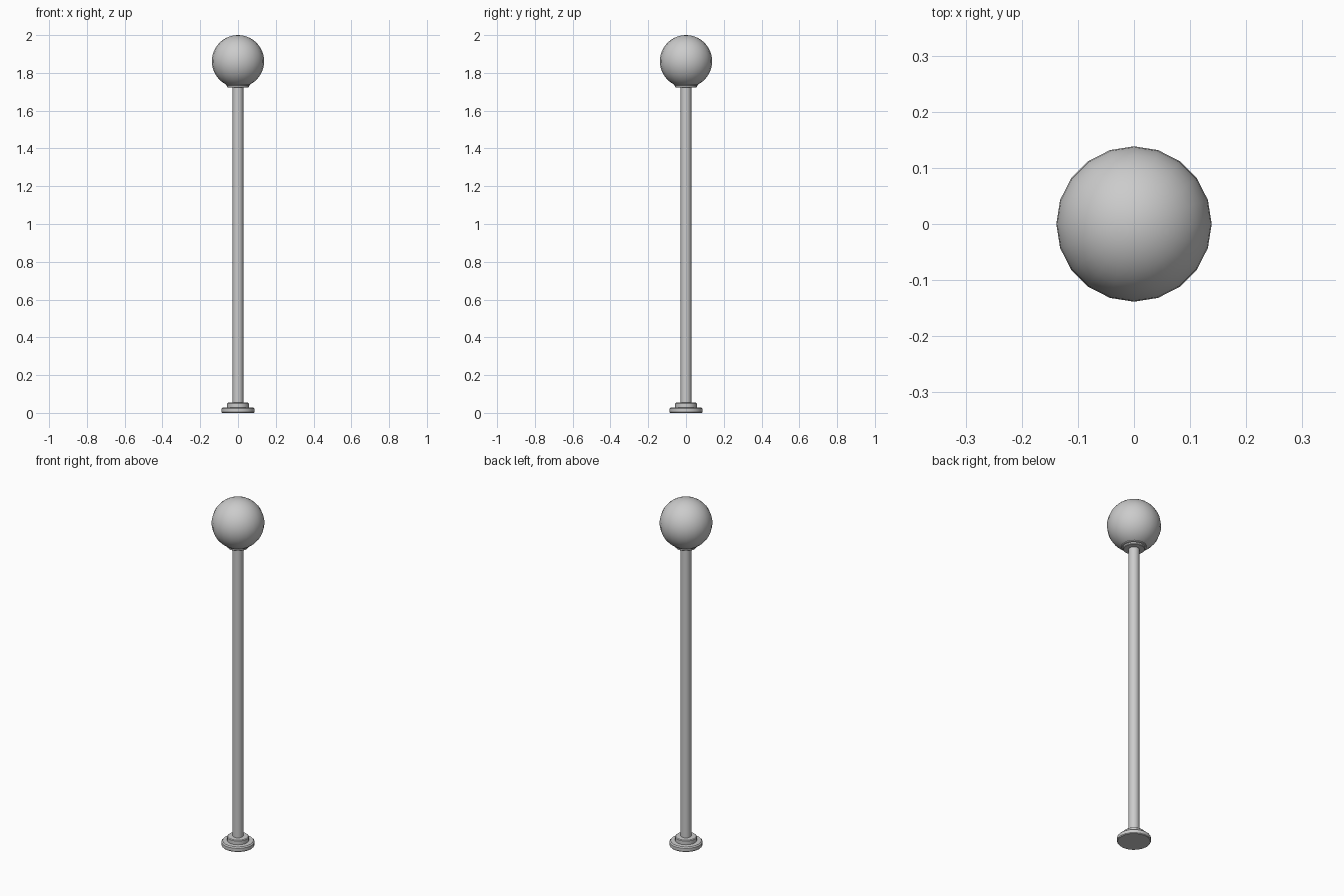
import bpy, math

if "Cube" in bpy.data.objects:
    bpy.data.objects.remove(bpy.data.objects["Cube"])


def lathe(name, profile, sides):
    """Revolve (radius, z) points around z, closing both ends."""
    verts, faces = [], []
    for r, z in profile:
        for i in range(sides):
            a = 2 * math.pi * i / sides
            verts.append((r * math.cos(a), r * math.sin(a), z))
    for j in range(len(profile) - 1):
        for i in range(sides):
            k = (i + 1) % sides
            faces.append((j * sides + i, j * sides + k,
                          (j + 1) * sides + k, (j + 1) * sides + i))
    faces.append(tuple(reversed(range(sides))))
    faces.append(tuple(range((len(profile) - 1) * sides, len(verts))))
    mesh = bpy.data.meshes.new(name)
    mesh.from_pydata(verts, [], faces)
    obj = bpy.data.objects.new(name, mesh)
    bpy.context.collection.objects.link(obj)
    smooth(obj)
    return obj


def smooth(obj):
    bpy.ops.object.select_all(action='DESELECT')
    obj.select_set(True)
    bpy.context.view_layer.objects.active = obj
    bpy.ops.object.shade_smooth_by_angle(angle=math.radians(35))


# Stepped foot
lathe("base", [(0.084, 0), (0.087, 0.004), (0.087, 0.022), (0.081, 0.028),
               (0.057, 0.029), (0.057, 0.050), (0.053, 0.054), (0.028, 0.055)], 20)

# Straight pole
lathe("pole", [(0.028, 0.05), (0.028, 1.73)], 20)

# Collar holding the globe
lathe("globe_collar", [(0.028, 1.722), (0.054, 1.723), (0.057, 1.726),
                       (0.057, 1.733), (0.064, 1.735), (0.065, 1.738),
                       (0.065, 1.746), (0.060, 1.748)], 20)

# Lamp globe
bpy.ops.mesh.primitive_uv_sphere_add(segments=20, ring_count=20, radius=0.1385,
                                     location=(0, 0, 1.8615))
globe = bpy.context.object
globe.name = "lamp_globe"
smooth(globe)
